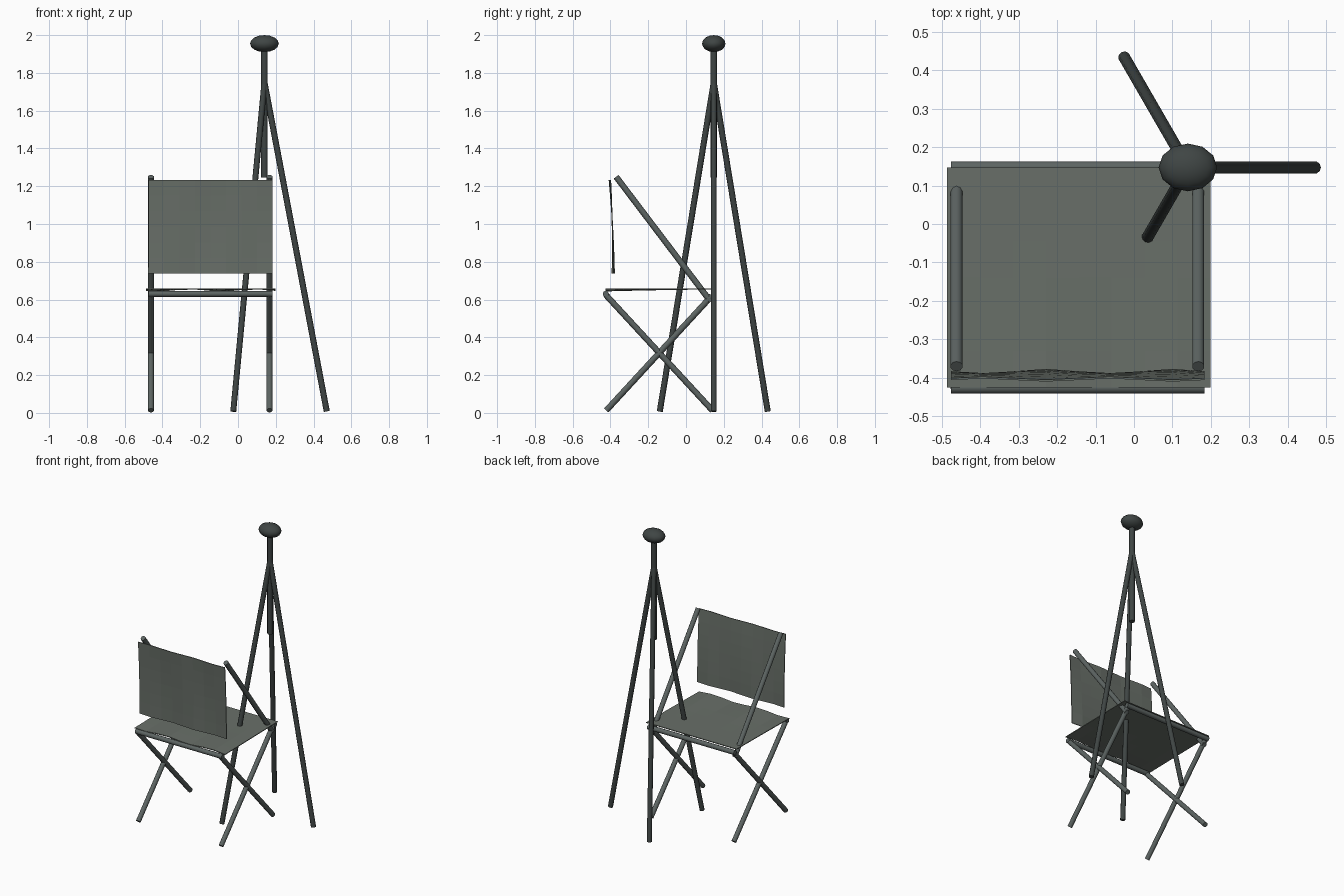
import bpy, bmesh, math
from mathutils import Vector

if "Cube" in bpy.data.objects:
    bpy.data.objects.remove(bpy.data.objects["Cube"])


def rod(name, a, b, r, sides=10):
    """Straight tube between two points."""
    a, b = Vector(a), Vector(b)
    d = b - a
    bpy.ops.mesh.primitive_cylinder_add(vertices=sides, radius=r, depth=d.length,
                                        location=(a + b) / 2)
    ob = bpy.context.object
    ob.name = name
    ob.rotation_euler = d.to_track_quat('Z', 'Y').to_euler()
    bpy.ops.object.shade_smooth_by_angle(angle=math.radians(40))
    return ob


def cloth(name, fn, nu=8, nv=6, thick=0.005):
    """Thin fabric sheet from a surface function of u, v in 0..1."""
    bm = bmesh.new()
    rows = [[bm.verts.new(fn(i / nu, j / nv)) for i in range(nu + 1)] for j in range(nv + 1)]
    for j in range(nv):
        for i in range(nu):
            bm.faces.new((rows[j][i], rows[j][i + 1], rows[j + 1][i + 1], rows[j + 1][i]))
    me = bpy.data.meshes.new(name)
    bm.to_mesh(me)
    bm.free()
    ob = bpy.data.objects.new(name, me)
    bpy.context.collection.objects.link(ob)
    mod = ob.modifiers.new("thickness", 'SOLIDIFY')
    mod.thickness = thick
    mod.offset = 0
    return ob


# folding chair frame
R = 0.016
FRONT, BACK = -0.425, 0.147
for side, x in (("left", -0.461), ("right", 0.167)):
    rod(side + "_front_leg", (x, -0.422, 0.013), (x, BACK - 0.01, 0.62), R)
    rod(side + "_back_leg", (x, 0.14, 0.013), (x, FRONT, 0.625), R)
    rod(side + "_back_post", (x, 0.13, 0.59), (x, -0.37, 1.25), R)
rod("front_rail", (-0.475, FRONT, 0.63), (0.183, FRONT, 0.63), R)
rod("back_rail", (-0.475, BACK, 0.63), (0.183, BACK, 0.63), R)

# seat cloth, rippled toward the front edge
cloth("seat", lambda u, v: (
    -0.486 + 0.685 * u,
    FRONT + (BACK - FRONT) * v,
    0.651 + 0.005 * v + 0.006 * (1 - v) ** 2 * math.sin(4 * math.pi * u + 3.6)))

# back rest cloth, slightly curved and rippled
cloth("back_rest", lambda u, v: (
    -0.475 + 0.658 * u,
    -0.385 - 0.018 * v * v - 0.006 * (1 - v) * math.sin(4 * math.pi * u)
    + 0.004 * v * math.sin(4 * math.pi * u),
    0.737 + 0.497 * v))

# tripod stand
CX, CY = 0.14, 0.147
for k in range(3):
    a = math.radians(120 * k)
    rod("tripod_leg_%d" % (k + 1), (CX + 0.33 * math.cos(a), CY + 0.33 * math.sin(a), 0.008),
        (CX, CY, 1.75), 0.016)
rod("centre_pole", (CX, CY, 1.245), (CX, CY, 1.94), 0.018)

# oval head
bpy.ops.mesh.primitive_uv_sphere_add(segments=12, ring_count=8, radius=1,
                                     location=(CX, CY, 1.955))
head = bpy.context.object
head.name = "head"
head.scale = (0.076, 0.062, 0.045)
bpy.ops.object.shade_smooth_by_angle(angle=math.radians(40))

# dark grey-green finish
def finish(name, col):
    m = bpy.data.materials.new(name)
    m.diffuse_color = col
    m.use_nodes = True
    m.node_tree.nodes["Principled BSDF"].inputs["Base Color"].default_value = m.diffuse_color
    return m


metal = finish("frame_grey", (0.11, 0.13, 0.125, 1))
dark = finish("stand_grey", (0.05, 0.06, 0.058, 1))
fabric = finish("fabric_grey", (0.14, 0.16, 0.14, 1))
for ob in bpy.data.objects:
    if ob.name in ("seat", "back_rest"):
        m = fabric
    elif ob.name.startswith(("tripod", "centre", "head")):
        m = dark
    else:
        m = metal
    ob.data.materials.append(m)
